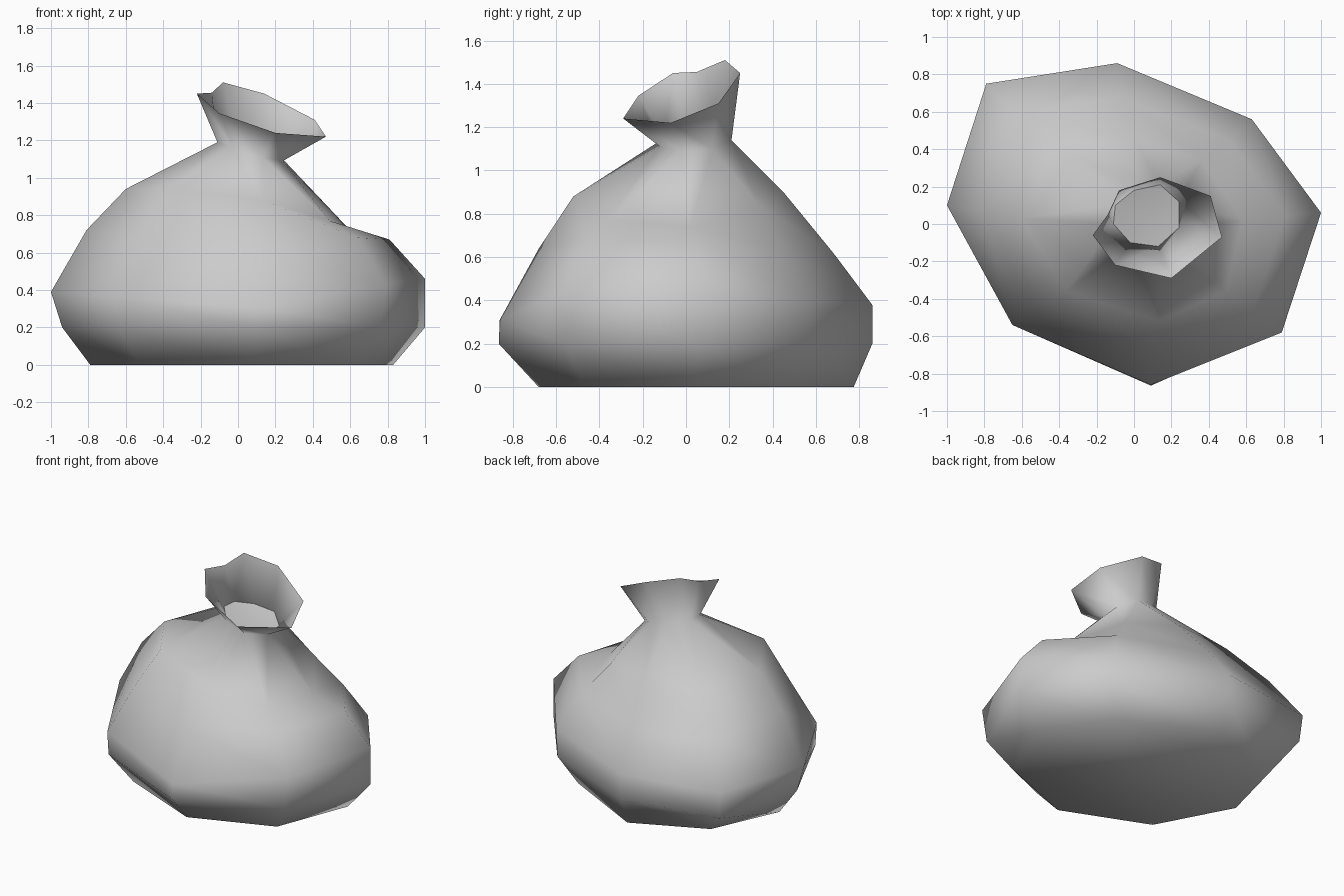
import bpy
import bmesh

if "Cube" in bpy.data.objects:
    bpy.data.objects.remove(bpy.data.objects["Cube"])

grey = bpy.data.materials.new("bag_grey")
grey.diffuse_color = (0.6, 0.6, 0.6, 1)
grey.use_nodes = True
grey.node_tree.nodes["Principled BSDF"].inputs["Base Color"].default_value = grey.diffuse_color


def finish(bm, name):
    """Turn a bmesh into a smooth shaded object."""
    bmesh.ops.recalc_face_normals(bm, faces=bm.faces)
    me = bpy.data.meshes.new(name)
    bm.to_mesh(me)
    bm.free()
    me.materials.append(grey)
    for p in me.polygons:
        p.use_smooth = True
    ob = bpy.data.objects.new(name, me)
    bpy.context.collection.objects.link(ob)
    return ob


# Eight sectors, clockwise from above, starting at the left side.
belly = [(-1, .10, .39), (-.79, .75, .39), (-.09, .86, .38), (.63, .56, .40),
         (1, .06, .46), (.79, -.58, .43), (.09, -.86, .31), (-.65, -.54, .36)]
shoulder = [(-.60, .03, .94), (-.42, .43, .89), (0, .45, .90), (.36, .34, .84),
            (.58, .02, .74), (.49, -.36, .77), (.13, -.52, .88), (-.36, -.36, .95)]
neck = [(-.11, 0, 1.19), (-.10, .10, 1.19), (0, .18, 1.17), (.14, .21, 1.14),
        (.24, .12, 1.10), (.24, -.02, 1.09), (.13, -.12, 1.11), (-.02, -.10, 1.15)]
rim = [(-.22, -.06, 1.45), (-.14, .05, 1.455), (-.08, .18, 1.51), (.14, .25, 1.45),
       (.41, .15, 1.31), (.47, -.07, 1.22), (.20, -.29, 1.24), (-.10, -.22, 1.345)]
upper_z = [.72, .66, .62, .64, .67, .68, .64, .66]
low_scale = [.94, .98, 1, .99, 1, .97, 1.005, .99]
base_scale = [.79, .73, .90, .83, .83, .80, .79, .80]

# Rings derived from the belly outline
upper = [(x * .81, y * .79, z) for (x, y, _), z in zip(belly, upper_z)]
low = [(x * s, y * s, .20) for (x, y, _), s in zip(belly, low_scale)]
base = [(x * s, y * s, 0) for (x, y, _), s in zip(belly, base_scale)]

# Bag body: skin the rings from the floor to the open, flared top
bm = bmesh.new()
rings = [[bm.verts.new(p) for p in ring]
         for ring in (base, low, belly, upper, shoulder, neck, rim)]
for a, b in zip(rings, rings[1:]):
    for i in range(8):
        j = (i + 1) % 8
        bm.faces.new((a[i], a[j], b[j], b[i]))
bm.faces.new(rings[0])
finish(bm, "bag_body")

# Gathered throat closing the neck
bm = bmesh.new()
ring = [bm.verts.new(p) for p in neck]
centre = bm.verts.new((.08, .04, 1.12))
for i in range(8):
    bm.faces.new((ring[(i + 1) % 8], ring[i], centre))
throat = finish(bm, "tied_throat")
if throat.data.polygons[0].normal.z < 0:
    throat.data.flip_normals()
